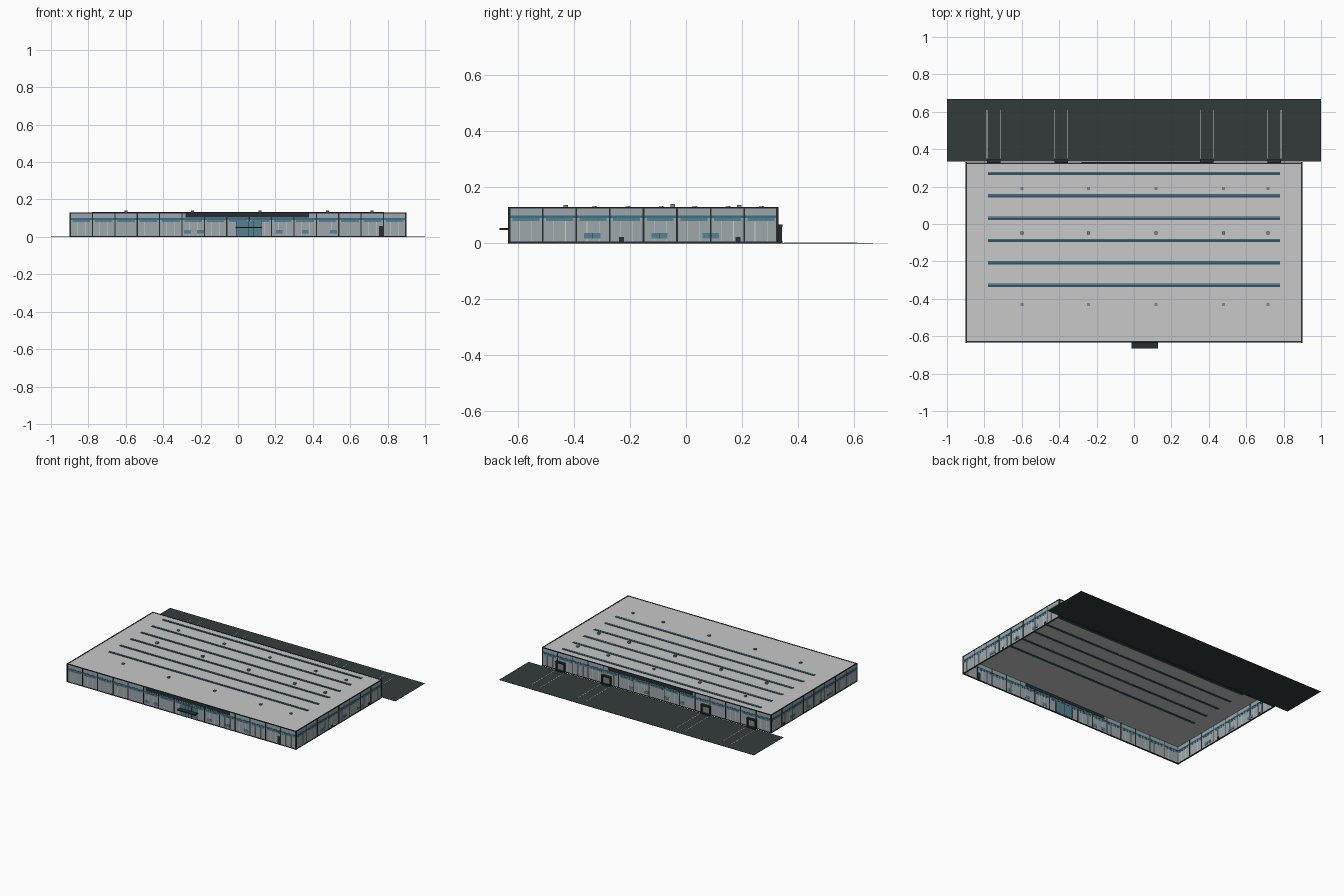
import bpy
import bmesh
from mathutils import Matrix, Vector

cube = bpy.data.objects.get("Cube")
if cube:
    bpy.data.objects.remove(cube, do_unlink=True)


def material(name, color):
    m = bpy.data.materials.new(name)
    m.use_nodes = True
    m.diffuse_color = (*color, 1)
    m.node_tree.nodes["Principled BSDF"].inputs["Base Color"].default_value = (*color, 1)
    return m


ROOF = material("roof grey", (0.58, 0.58, 0.58))
WALL = material("wall blue grey", (0.34, 0.39, 0.41))
TRIM = material("dark trim", (0.022, 0.027, 0.03))
ASPHALT = material("asphalt", (0.034, 0.043, 0.043))
BAND = material("blue band", (0.04, 0.16, 0.25))
GLASS = material("teal glass", (0.09, 0.22, 0.28))
SKY = material("skylight glass", (0.03, 0.09, 0.12))
LIGHT = material("light rib", (0.62, 0.64, 0.64))
VENT = material("vent grey", (0.22, 0.24, 0.25))


def boxes(name, mat, items):
    """One object made of boxes, each given by its low and high corner."""
    bm = bmesh.new()
    for lo, hi in items:
        lo, hi = Vector(lo), Vector(hi)
        bmesh.ops.create_cube(bm, size=1, matrix=Matrix.Translation((lo + hi) / 2)
                              @ Matrix.Diagonal((*(hi - lo), 1)))
    mesh = bpy.data.meshes.new(name)
    bm.to_mesh(mesh)
    bm.free()
    mesh.materials.append(mat)
    obj = bpy.data.objects.new(name, mesh)
    bpy.context.collection.objects.link(obj)
    return obj


# Shell extents
X, Y0, Y1, H = 0.898, -0.632, 0.328, 0.13
THICK, BAY = 0.004, 0.12
SIDES = {"front": (-X, X, Y0, 1), "back": (-X, X, Y1, -1),
         "left": (Y0, Y1, X, -1), "right": (Y0, Y1, -X, 1)}


def on_wall(side, u0, u1, z0, z1, out=0.001):
    """Box running through a wall, showing by `out` on both faces."""
    _, _, plane, inward = SIDES[side]
    a, b = sorted((plane - inward * out, plane + inward * (THICK + out)))
    if side in ("front", "back"):
        return (u0, a, z0), (u1, b, z1)
    return (a, u0, z0), (b, u1, z1)


# Four walls with the same bay rhythm
for side, (a, b, _, _) in SIDES.items():
    bays = round((b - a) / BAY)
    step = (b - a) / bays
    starts = [a + i * step for i in range(bays)]
    boxes(side + "_wall", WALL, [on_wall(side, a, b, 0, H - 0.002, 0)])
    boxes(side + "_blue_band", BAND, [on_wall(side, a, b, 0.091, 0.1, 0.0014)])
    boxes(side + "_edge_trim", TRIM,
          [on_wall(side, a, b, 0, 0.006, 0.002), on_wall(side, a, b, 0.125, H, 0.002)])
    boxes(side + "_posts", TRIM,
          [on_wall(side, u - 0.003, u + 0.003, 0, H, 0.0018) for u in starts + [b]])
    boxes(side + "_clerestory", GLASS,
          [on_wall(side, u + 0.012, u + step - 0.012, 0.08, 0.09) for u in starts])
    boxes(side + "_ribs", LIGHT,
          [on_wall(side, u + f * step - 0.001, u + f * step + 0.001, 0.008, 0.079)
           for u in starts for f in (0.32, 0.68)])

# Low windows and service doors on the two end walls
for side in ("left", "right"):
    boxes(side + "_windows", GLASS,
          [on_wall(side, y - 0.029, y + 0.029, 0.018, 0.037, 0.0013) for y in (-0.335, -0.095, 0.088)])
    boxes(side + "_window_mullions", TRIM,
          [on_wall(side, y - 0.001, y + 0.001, 0.018, 0.037, 0.0016) for y in (-0.335, -0.095, 0.088)])
    boxes(side + "_vents", TRIM,
          [on_wall(side, y - 0.009, y + 0.009, 0.005, 0.023, 0.0016) for y in (-0.231, 0.185)])

# Dark fascia boards on the long walls
for side in ("front", "back"):
    boxes(side + "_fascia", TRIM, [on_wall(side, -0.28, 0.38, 0.104, H, 0.0025)])

# Front windows, door and entrance
boxes("front_windows", GLASS,
      [on_wall("front", x - 0.018, x + 0.018, 0.017, 0.037, 0.0013)
       for x in (-0.27, -0.2, 0.22, 0.36, 0.51)])
boxes("front_side_door", TRIM, [on_wall("front", 0.754, 0.776, 0.005, 0.058, 0.002)])
boxes("entrance_glazing", GLASS, [on_wall("front", -0.01, 0.125, 0.006, 0.085, 0.003)])
boxes("entrance_mullions", TRIM,
      [on_wall("front", x - 0.001, x + 0.001, 0.006, 0.085, 0.004)
       for x in (-0.01, 0.035, 0.058, 0.081, 0.125)])
boxes("entrance_canopy", TRIM, [((-0.013, -0.666, 0.047), (0.128, -0.63, 0.054))])

# Roof deck with skylights that show from both faces
boxes("roof", ROOF, [((-X, Y0, 0.124), (X, Y1, 0.1285))])
rows = [-0.327 + i * 0.1194 for i in range(6)]
boxes("skylights", SKY, [((-0.78, y - 0.009, 0.1225), (0.78, y + 0.009, 0.1315)) for y in rows])
boxes("skylight_ridges", GLASS, [((-0.78, y + 0.002, 0.1314), (0.78, y + 0.006, 0.1325)) for y in rows])

# Roof vents, the middle row slightly taller
VENTS_X = (-0.6, -0.242, 0.118, 0.478, 0.717)
boxes("roof_vents", VENT,
      [((x - 0.008, y - 0.008, 0.127), (x + 0.008, y + 0.008, top))
       for x in VENTS_X for y, top in ((-0.43, 0.136), (-0.048, 0.14), (0.19, 0.136))])

# Loading docks on the back wall
DOCKS = (-0.75, -0.39, 0.39, 0.75)
boxes("dock_doors", VENT, [on_wall("back", x - 0.028, x + 0.028, 0.008, 0.058, 0.003) for x in DOCKS])
frames = []
for x in DOCKS:
    frames += [((x - 0.036, Y1, 0), (x - 0.028, 0.342, 0.066)),
               ((x + 0.028, Y1, 0), (x + 0.036, 0.342, 0.066)),
               ((x - 0.036, Y1, 0.058), (x + 0.036, 0.345, 0.067)),
               ((x - 0.03, Y1, 0), (x + 0.03, 0.345, 0.009))]
boxes("dock_frames", TRIM, frames)
boxes("back_windows", GLASS,
      [on_wall("back", x - 0.018, x + 0.018, 0.017, 0.037, 0.0013) for x in (-0.2, -0.08, 0.08, 0.2)])

# Yard with lane lines
boxes("yard", ASPHALT, [((-1, 0.335, 0), (1, 0.667, 0.0015))])
boxes("lane_lines", LIGHT,
      [((x + s - 0.0015, 0.35, 0.001), (x + s + 0.0015, 0.61, 0.0022))
       for x in DOCKS for s in (-0.036, 0.036)])
